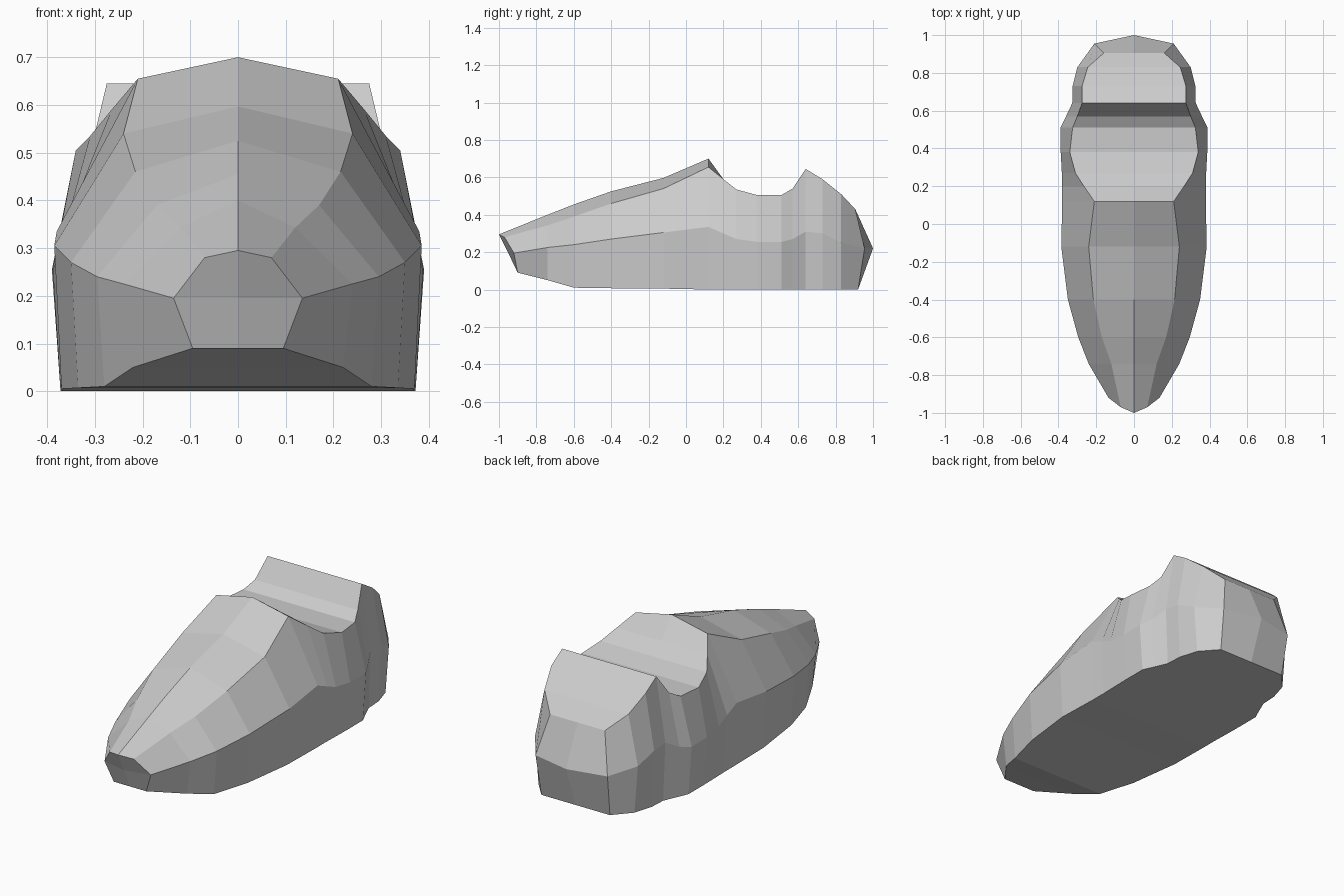
import bpy, bmesh

# Half cross-sections, front to back:
# station y, top centre z, shoulder (x, z), widest line (x, z), sole edge (x, z)
SECTIONS = [
    (-0.92, 0.295, 0.07, 0.28, 0.135, 0.195, 0.095, 0.09),
    (-0.74, 0.40, 0.12, 0.343, 0.24, 0.225, 0.22, 0.05),
    (-0.60, 0.455, 0.17, 0.39, 0.295, 0.24, 0.28, 0.01),
    (-0.40, 0.525, 0.215, 0.46, 0.35, 0.27, 0.335, 0.007),
    (-0.12, 0.597, 0.24, 0.54, 0.385, 0.305, 0.37, 0.005),
    (0.12, 0.70, 0.21, 0.655, 0.38, 0.335, 0.368, 0.0),
    (0.20, 0.59, 0.265, 0.59, 0.38, 0.30, 0.368, 0.0),
    (0.27, 0.535, 0.31, 0.535, 0.382, 0.27, 0.37, 0.0),
    (0.38, 0.505, 0.34, 0.505, 0.388, 0.255, 0.372, 0.0),
    (0.51, 0.505, 0.325, 0.505, 0.39, 0.255, 0.372, 0.0),
    (0.57, 0.54, 0.30, 0.54, 0.36, 0.27, 0.345, 0.0),
    (0.64, 0.645, 0.275, 0.645, 0.327, 0.31, 0.315, 0.0),
    (0.73, 0.59, 0.275, 0.59, 0.325, 0.30, 0.31, 0.0),
    (0.83, 0.51, 0.245, 0.51, 0.30, 0.25, 0.28, 0.0),
    (0.92, 0.43, 0.16, 0.43, 0.21, 0.22, 0.20, 0.0),
]
# The toe and heel sections lean: y of top, shoulder, widest line, sole
LEAN = {0: (-1.0, -0.97, -0.92, -0.90), 14: (0.905, 0.905, 0.955, 0.92)}

bm = bmesh.new()

# Shoe body: loft one half through the sections
rings = []
for i, (y, top, sx, sz, wx, wz, bx, bz) in enumerate(SECTIONS):
    yt, ys, yw, yb = LEAN.get(i, (y,) * 4)
    points = [(0, yt, top), (sx, ys, sz), (wx, yw, wz), (bx, yb, bz), (0, yb, bz)]
    rings.append([bm.verts.new(p) for p in points])
for a, b in zip(rings, rings[1:]):
    for k in range(4):
        bm.faces.new((a[k], a[k + 1], b[k + 1], b[k]))

# Toe and heel caps, each with a point on the centre line
for ring, centre in ((rings[0], (0, -0.95, 0.195)), (rings[-1], (0, 1.0, 0.22))):
    c = bm.verts.new(centre)
    bm.faces.new((ring[0], ring[1], ring[2], c))
    bm.faces.new((c, ring[2], ring[3], ring[4]))

# Mirror the half across x and close the seam
bmesh.ops.mirror(bm, geom=bm.verts[:] + bm.edges[:] + bm.faces[:],
                 axis='X', merge_dist=0.0005)
bmesh.ops.remove_doubles(bm, verts=bm.verts, dist=0.0005)
bmesh.ops.recalc_face_normals(bm, faces=bm.faces)

mesh = bpy.data.meshes.new("shoe_body")
bm.to_mesh(mesh)
bm.free()
bpy.context.collection.objects.link(bpy.data.objects.new("shoe_body", mesh))
